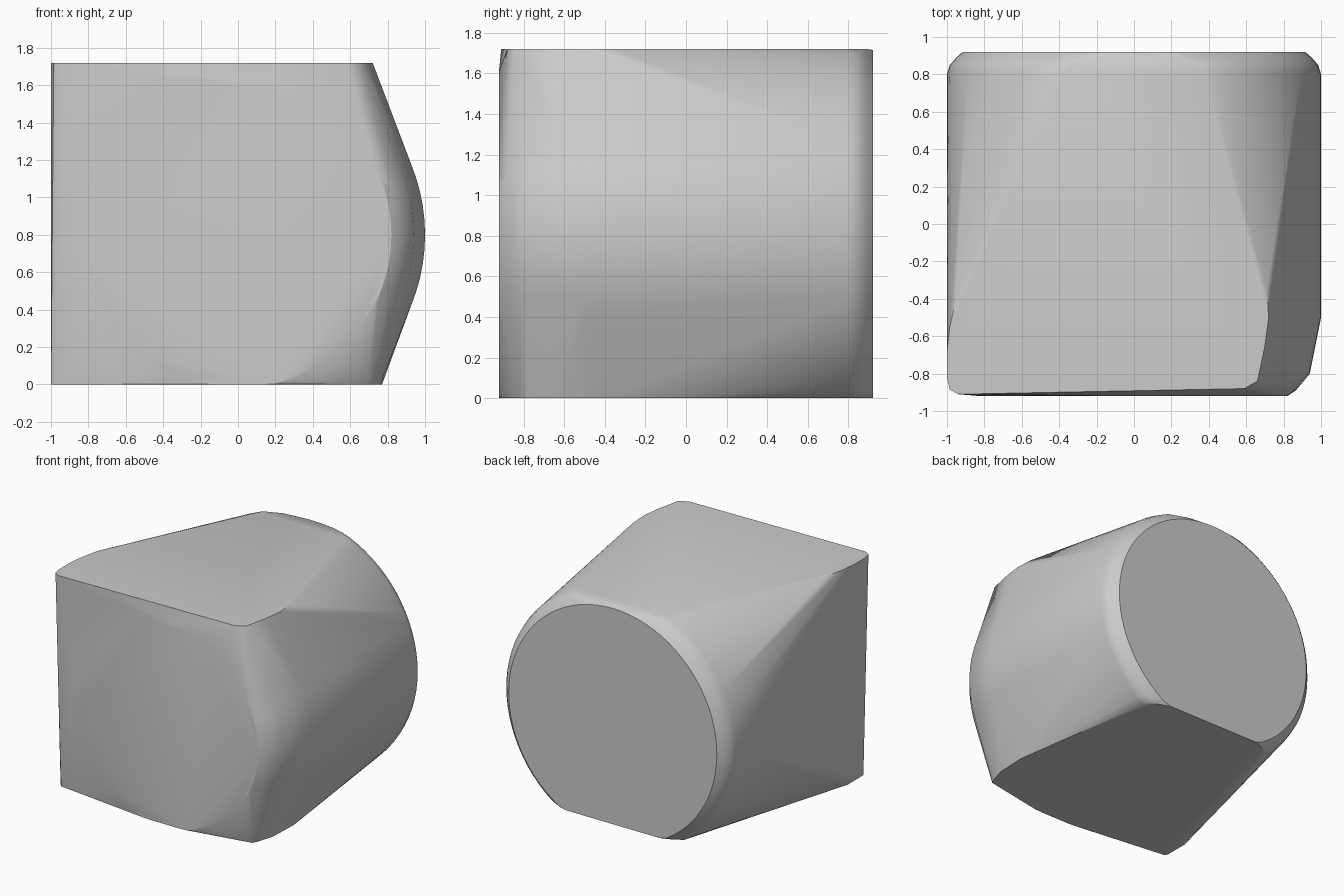
import bpy, bmesh, math

cube = bpy.data.objects.get("Cube")
if cube:
    bpy.data.objects.remove(cube, do_unlink=True)

HEIGHT, AXIS_Z, SIDES = 1.72, 0.8, 80

grey = bpy.data.materials.new("plain grey")
grey.use_nodes = True
grey.diffuse_color = (0.6, 0.6, 0.6, 1)
grey.node_tree.nodes["Principled BSDF"].inputs["Base Color"].default_value = (0.6, 0.6, 0.6, 1)

# Drum running front to back with rounded rims: (y, radius)
RINGS = [(-0.92, 0.82), (-0.89, 0.865), (-0.8, 0.94), (-0.5, 1.0),
         (0.8, 1.0), (0.85, 0.985), (0.89, 0.95), (0.92, 0.915)]
# Flat top and bottom outlines where they reach past the drum
TOP = [(-0.95, -0.4), (-0.985, -0.55), (-1, -0.68), (-1, -0.82), (-0.985, -0.885),
       (-0.94, -0.91), (0.59, -0.88), (0.66, -0.84), (0.7, -0.65), (0.72, -0.5), (0.71, -0.35)]
BOTTOM = [(-1, -0.6), (-1, -0.8), (-0.98, -0.82), (0.7, -0.82),
          (0.72, -0.78), (0.76, -0.65), (0.77, -0.4)]

bm = bmesh.new()
for y, radius in RINGS:
    for i in range(SIDES):
        a = 2 * math.pi * i / SIDES
        z = AXIS_Z + radius * math.sin(a)
        bm.verts.new((radius * math.cos(a), y, min(max(z, 0), HEIGHT)))
for outline, z in ((TOP, HEIGHT), (BOTTOM, 0)):
    for x, y in outline:
        bm.verts.new((x, y, z))

# Stretch one skin over the drum and both flats
bmesh.ops.remove_doubles(bm, verts=bm.verts, dist=0.0005)
hull = bmesh.ops.convex_hull(bm, input=bm.verts)
unused = {g for g in hull["geom_interior"] + hull["geom_unused"] if isinstance(g, bmesh.types.BMVert)}
bmesh.ops.delete(bm, geom=list(unused), context="VERTS")
bmesh.ops.dissolve_limit(bm, angle_limit=math.radians(0.5), verts=bm.verts, edges=bm.edges)
bmesh.ops.recalc_face_normals(bm, faces=bm.faces)

mesh = bpy.data.meshes.new("rounded_block")
bm.to_mesh(mesh)
bm.free()
mesh.materials.append(grey)
block = bpy.data.objects.new("rounded_block", mesh)
bpy.context.collection.objects.link(block)

bpy.ops.object.select_all(action="DESELECT")
block.select_set(True)
bpy.context.view_layer.objects.active = block
bpy.ops.object.shade_smooth_by_angle(angle=math.radians(30))
